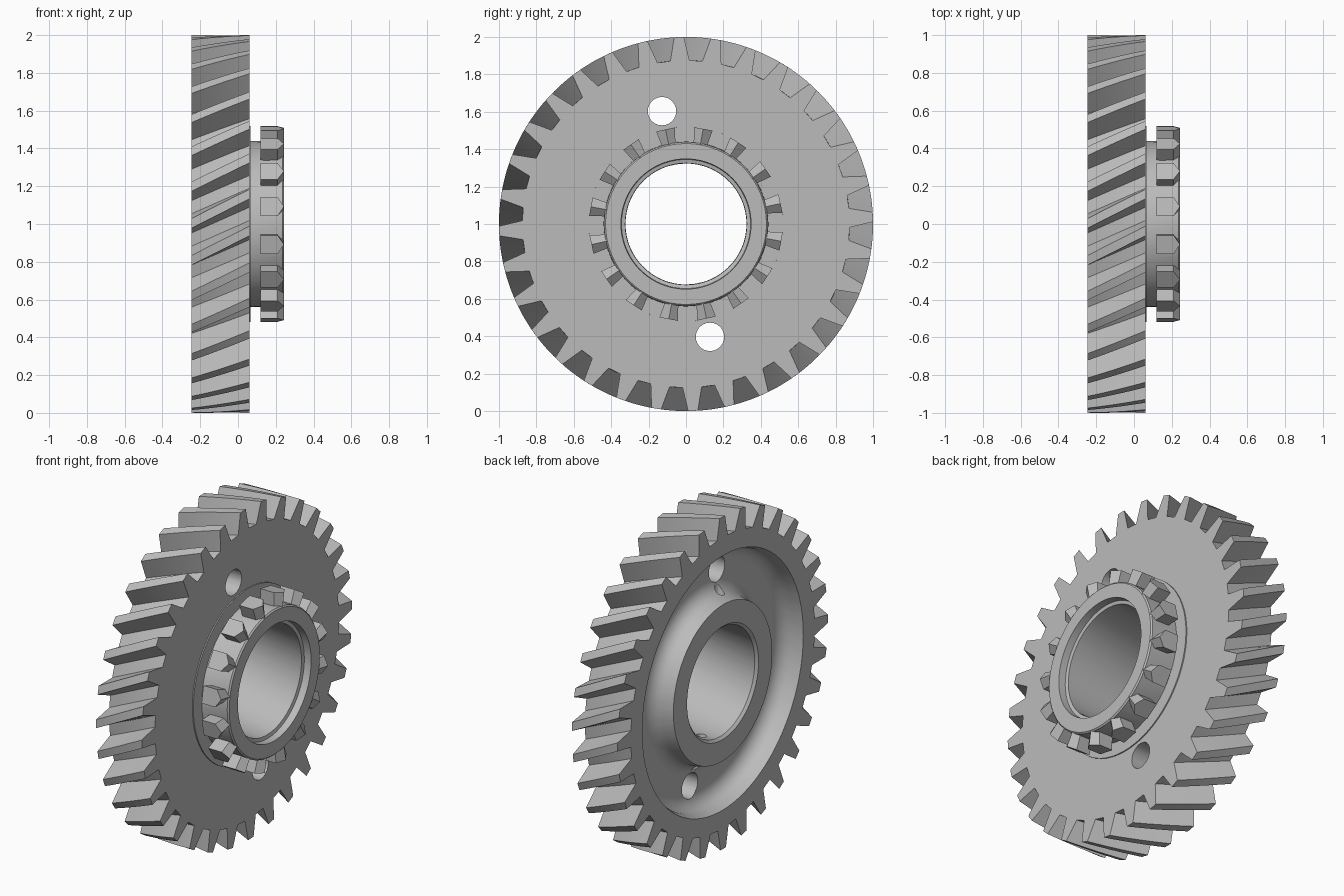
import bpy, bmesh, math
from mathutils import Matrix, Vector

cube = bpy.data.objects.get("Cube")
if cube:
    bpy.data.objects.remove(cube, do_unlink=True)

steel = bpy.data.materials.new("steel_grey")
GREY = (0.5, 0.5, 0.5, 1)
steel.diffuse_color = GREY
steel.use_nodes = True
steel.node_tree.nodes["Principled BSDF"].inputs["Base Color"].default_value = GREY

TEETH, DOGS = 32, 16
BACK, FACE, TWIST = -0.245, 0.06, 0.155
PHASE = math.radians(86.5)
# one tooth gap: (angle from gap centre, is on the tip circle)
GAP = [(-0.0725, True), (-0.04, False), (0.04, False), (0.0725, True)]


def point(x, r, a):
    return Vector((x, r * math.cos(a), 1 + r * math.sin(a)))


def make_object(name, bm):
    bmesh.ops.recalc_face_normals(bm, faces=bm.faces)
    mesh = bpy.data.meshes.new(name)
    bm.to_mesh(mesh)
    bm.free()
    mesh.materials.append(steel)
    ob = bpy.data.objects.new(name, mesh)
    bpy.context.collection.objects.link(ob)
    return ob


def activate(ob):
    bpy.ops.object.select_all(action='DESELECT')
    ob.select_set(True)
    bpy.context.view_layer.objects.active = ob


def arc(cx, cr, rx, rr, start, end, n=6):
    """Quarter fillet in the profile plane, as (x, radius) pairs."""
    steps = [math.radians(start + (end - start) * i / n) for i in range(n + 1)]
    return [(cx + rx * math.cos(t), cr + rr * math.sin(t)) for t in steps]


def ring(bm, x, r, toothed=False):
    spin = PHASE + TWIST * (FACE - x) / (FACE - BACK)
    verts = []
    for k in range(TEETH):
        for a, tip in GAP:
            radius = (1.0 if tip else 0.875) if toothed else r
            verts.append(bm.verts.new(point(x, radius, spin + a + k * math.tau / TEETH)))
    return verts


# Gear body: helical rim, recessed web and hub as one closed ring of sections
bm = bmesh.new()
layers = 6
rings = [ring(bm, FACE + (BACK - FACE) * i / layers, 1, True) for i in range(layers + 1)]
profile = [(BACK, 0.84), (BACK, 0.765)]
profile += arc(-0.205, 0.66, 0.09, 0.09, 90, 0)        # outer fillet of recess
profile += arc(-0.205, 0.57, 0.09, 0.09, 0, -90)       # inner fillet of recess
profile += [(BACK, 0.47), (BACK, 0.34), (-0.23, 0.325),  # hub end and bore
            (0.195, 0.325), (0.2, 0.345), (0.243, 0.348),
            (0.243, 0.43), (0.235, 0.438), (0.067, 0.44),  # clutch hub
            (0.067, 0.52), (FACE, 0.52), (FACE, 0.84)]     # thin collar
rings += [ring(bm, x, r) for x, r in profile]
for a, b in zip(rings, rings[1:] + rings[:1]):
    n = len(a)
    for i in range(n):
        j = (i + 1) % n
        bm.faces.new((a[i], a[j], b[j], b[i]))
gear = make_object("helical_gear", bm)


# Holes: two through the web, two radial oil holes through the hub
def drill(name, centre, axis, radius, depth):
    cbm = bmesh.new()
    turn = axis.to_track_quat('Z', 'Y').to_matrix().to_4x4()
    bmesh.ops.create_cone(cbm, cap_ends=True, segments=24, radius1=radius, radius2=radius,
                          depth=depth, matrix=Matrix.Translation(centre) @ turn)
    cutter = make_object(name, cbm)
    cutter.hide_render = True
    activate(gear)
    mod = gear.modifiers.new(name, 'BOOLEAN')
    mod.operation, mod.solver, mod.object = 'DIFFERENCE', 'EXACT', cutter
    bpy.ops.object.modifier_apply(modifier=mod.name)
    bpy.data.objects.remove(cutter, do_unlink=True)


for side in (0, math.pi):
    a = math.radians(102) + side
    outward = Vector((0, math.cos(a), math.sin(a)))
    drill("web_hole_cutter", point(0, 0.617, a), Vector((1, 0, 0)), 0.076, 1)
    drill("oil_hole_cutter", point(-0.15, 0.42, a), outward, 0.03, 0.28)
activate(gear)
bpy.ops.object.shade_smooth_by_angle(angle=math.radians(28))

# Clutch teeth: pointed blocks standing around the hub
bm = bmesh.new()
for k in range(DOGS):
    a = math.radians(12.25) + k * math.tau / DOGS
    out = Vector((0, math.cos(a), math.sin(a)))
    side = Vector((0, -math.sin(a), math.cos(a)))
    loops = []
    for r, w in ((0.42, 0.034), (0.517, 0.051)):
        section = [(-w, 0.12), (w, 0.12), (w, 0.21), (0, 0.243), (-w, 0.21)]
        loops.append([bm.verts.new(Vector((x, 0, 1)) + out * r + side * t) for t, x in section])
    inner, outer = loops
    bm.faces.new(inner)
    bm.faces.new(outer)
    for i in range(5):
        j = (i + 1) % 5
        bm.faces.new((inner[i], inner[j], outer[j], outer[i]))
make_object("clutch_teeth", bm)
